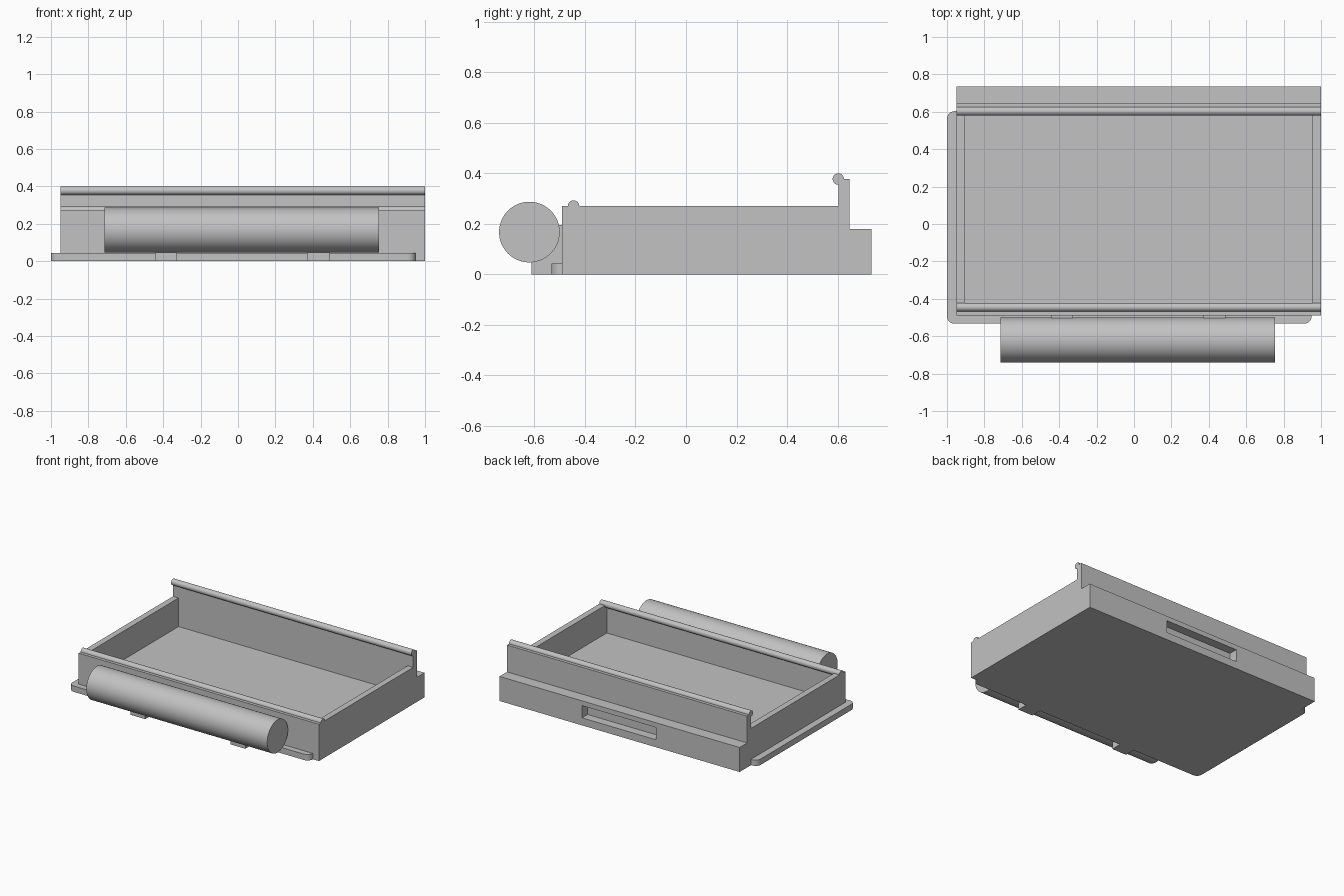
import bpy
import bmesh
import math
from mathutils import Matrix, Vector

cube = bpy.data.objects.get("Cube")
if cube:
    bpy.data.objects.remove(cube, do_unlink=True)

grey = bpy.data.materials.new("light grey")
grey.use_nodes = True
colour = (0.54, 0.54, 0.54, 1)
grey.diffuse_color = colour
grey.node_tree.nodes["Principled BSDF"].inputs["Base Color"].default_value = colour


def add_object(name, bm):
    bmesh.ops.recalc_face_normals(bm, faces=bm.faces)
    mesh = bpy.data.meshes.new(name)
    bm.to_mesh(mesh)
    bm.free()
    mesh.materials.append(grey)
    obj = bpy.data.objects.new(name, mesh)
    bpy.context.collection.objects.link(obj)
    return obj


def box(name, low, high, corner=0):
    """Box between two corners, optionally with rounded upright edges."""
    low, high = Vector(low), Vector(high)
    bm = bmesh.new()
    bmesh.ops.create_cube(bm, size=1)
    bmesh.ops.scale(bm, vec=high - low, verts=bm.verts)
    bmesh.ops.translate(bm, vec=(low + high) / 2, verts=bm.verts)
    if corner:
        upright = [e for e in bm.edges
                   if abs(e.verts[0].co.z - e.verts[1].co.z) > 0.001]
        bmesh.ops.bevel(bm, geom=upright, offset=corner, segments=6,
                        profile=0.5, affect='EDGES')
    return add_object(name, bm)


def rod(name, x0, x1, y, z, radius, sides):
    """Smooth round bar lying along x."""
    bm = bmesh.new()
    place = Matrix.Translation(((x0 + x1) / 2, y, z)) @ Matrix.Rotation(math.pi / 2, 4, 'Y')
    bmesh.ops.create_cone(bm, cap_ends=True, segments=sides, radius1=radius,
                          radius2=radius, depth=x1 - x0, matrix=place)
    obj = add_object(name, bm)
    bpy.ops.object.select_all(action='DESELECT')
    bpy.context.view_layer.objects.active = obj
    obj.select_set(True)
    bpy.ops.object.shade_smooth_by_angle(angle=math.radians(30))
    return obj


def cut(obj, cutter):
    """Subtract the cutter from the object and remove the cutter."""
    mod = obj.modifiers.new("cut", 'BOOLEAN')
    mod.operation = 'DIFFERENCE'
    mod.solver = 'EXACT'
    mod.object = cutter
    cutter.hide_render = True
    bpy.context.view_layer.objects.active = obj
    bpy.ops.object.modifier_apply(modifier=mod.name)
    bpy.data.objects.remove(cutter, do_unlink=True)


LEFT, RIGHT = 1.0, -0.95      # ends of the tray
WALL = 0.045
FRONT, BACK = -0.49, 0.648    # outer faces of the tray walls
RIM = 0.27

# Tray body: stepped side profile extruded along x
profile = [(FRONT, 0), (0.735, 0), (0.735, 0.18), (BACK, 0.18), (BACK, 0.377),
           (BACK - WALL, 0.377), (BACK - WALL, RIM), (FRONT, RIM)]
bm = bmesh.new()
side = bm.faces.new([bm.verts.new((RIGHT, y, z)) for y, z in profile])
swept = bmesh.ops.extrude_face_region(bm, geom=[side])["geom"]
bmesh.ops.translate(bm, vec=(LEFT - RIGHT, 0, 0),
                    verts=[v for v in swept if isinstance(v, bmesh.types.BMVert)])
tray = add_object("tray_body", bm)

# Hollow interior and the slot in the back ledge
cut(tray, box("cavity_cutter", (RIGHT + WALL, FRONT + WALL, 0.06),
              (LEFT - WALL, BACK - WALL, 0.5)))
cut(tray, box("slot_cutter", (-0.27, 0.67, 0.055), (0.33, 0.8, 0.145)))

# Rounded beads on the front and back walls
rod("front_rim_bead", RIGHT, LEFT, FRONT + WALL, RIM, 0.0225, 32)
rod("back_rim_bead", RIGHT, LEFT, BACK - WALL, 0.377, 0.0225, 32)

# Base plate showing at the front and right edges
box("base_plate", (-1, -0.533, 0), (0.95, 0.603, 0.043), corner=0.04)

# Front roller and its two brackets
rod("front_roller", -0.713, 0.755, -0.62, 0.167, 0.12, 64)
for name, x in (("right_bracket", -0.385), ("left_bracket", 0.428)):
    box(name, (x - 0.06, -0.612, 0), (x + 0.06, FRONT, 0.196))
